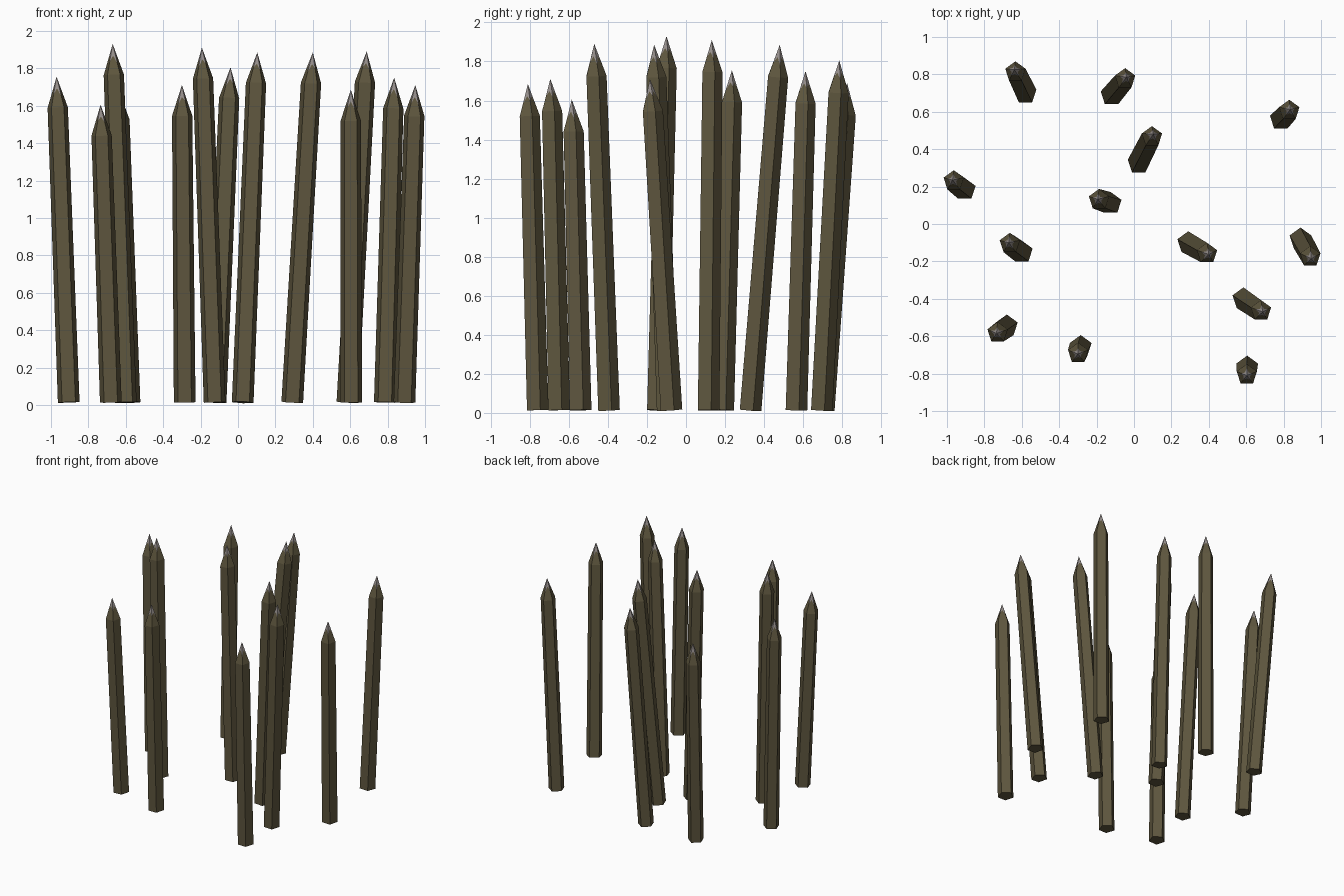
import bpy, bmesh, math
from mathutils import Vector

if "Cube" in bpy.data.objects:
    bpy.data.objects.remove(bpy.data.objects["Cube"])

def material(name, rgb):
    m = bpy.data.materials.new(name)
    m.diffuse_color = (*rgb, 1)
    m.use_nodes = True
    m.node_tree.nodes["Principled BSDF"].inputs["Base Color"].default_value = m.diffuse_color
    return m

WOOD = material("dark wood", (0.112, 0.093, 0.048))
CUT = material("pale grey cut wood", (0.30, 0.27, 0.26))

R_BASE, R_TOP, TIP_H, SIDES = 0.061, 0.057, 0.165, 5

# base x, y then tip x, y, z of every leaning stake
STAKES = [
    (-0.905, 0.185, -0.97, 0.235, 1.755),
    (-0.58, 0.70, -0.64, 0.825, 1.69),
    (-0.12, 0.69, -0.04, 0.785, 1.805),
    (0.785, 0.56, 0.835, 0.612, 1.75),
    (0.025, 0.325, 0.103, 0.48, 1.885),
    (-0.125, 0.11, -0.193, 0.132, 1.91),
    (-0.60, -0.15, -0.67, -0.10, 1.93),
    (-0.68, -0.545, -0.735, -0.585, 1.605),
    (-0.285, -0.655, -0.30, -0.695, 1.71),
    (0.605, -0.765, 0.603, -0.81, 1.685),
    (0.585, -0.40, 0.688, -0.47, 1.89),
    (0.29, -0.10, 0.40, -0.163, 1.885),
    (0.89, -0.08, 0.948, -0.185, 1.71),
]

def stake(i, bx, by, tx, ty, tz):
    base, tip = Vector((bx, by, 0.014)), Vector((tx, ty, tz))
    axis = tip - base
    length = axis.length
    shoulder = length - TIP_H
    bm = bmesh.new()

    def ring(r, z):
        return [bm.verts.new((r * math.cos(a), r * math.sin(a), z))
                for a in (math.pi / 2 + k * math.tau / SIDES for k in range(SIDES))]

    low, top = ring(R_BASE, 0), ring(R_TOP, shoulder)
    apex = bm.verts.new((0, 0, length))
    bm.faces.new(low[::-1])
    # jagged line between wood and bare tip: low on the ridges, high mid-face
    edge = [bm.verts.new(v.co.lerp(apex.co, 0.36 + 0.06 * ((k * 2 + i) % 3)))
            for k, v in enumerate(top)]
    mid = [bm.verts.new(((top[k].co + top[(k + 1) % SIDES].co) / 2).lerp(apex.co, 0.62))
           for k in range(SIDES)]
    for k in range(SIDES):
        n = (k + 1) % SIDES
        bm.faces.new((low[k], low[n], top[n], top[k]))
        bm.faces.new((top[k], top[n], mid[k]))
        bm.faces.new((top[k], mid[k], edge[k]))
        bm.faces.new((top[n], edge[n], mid[k]))
        for a, b in ((edge[k], mid[k]), (mid[k], edge[n])):
            bm.faces.new((a, b, apex)).material_index = 1

    me = bpy.data.meshes.new(f"stake_{i + 1}")
    bmesh.ops.recalc_face_normals(bm, faces=bm.faces)
    bm.to_mesh(me)
    bm.free()
    me.materials.append(WOOD)
    me.materials.append(CUT)
    ob = bpy.data.objects.new(f"stake_{i + 1}", me)
    ob.location = base
    ob.rotation_mode = 'QUATERNION'
    ob.rotation_quaternion = Vector((0, 0, 1)).rotation_difference(axis)
    bpy.context.collection.objects.link(ob)

for i, s in enumerate(STAKES):
    stake(i, *s)
